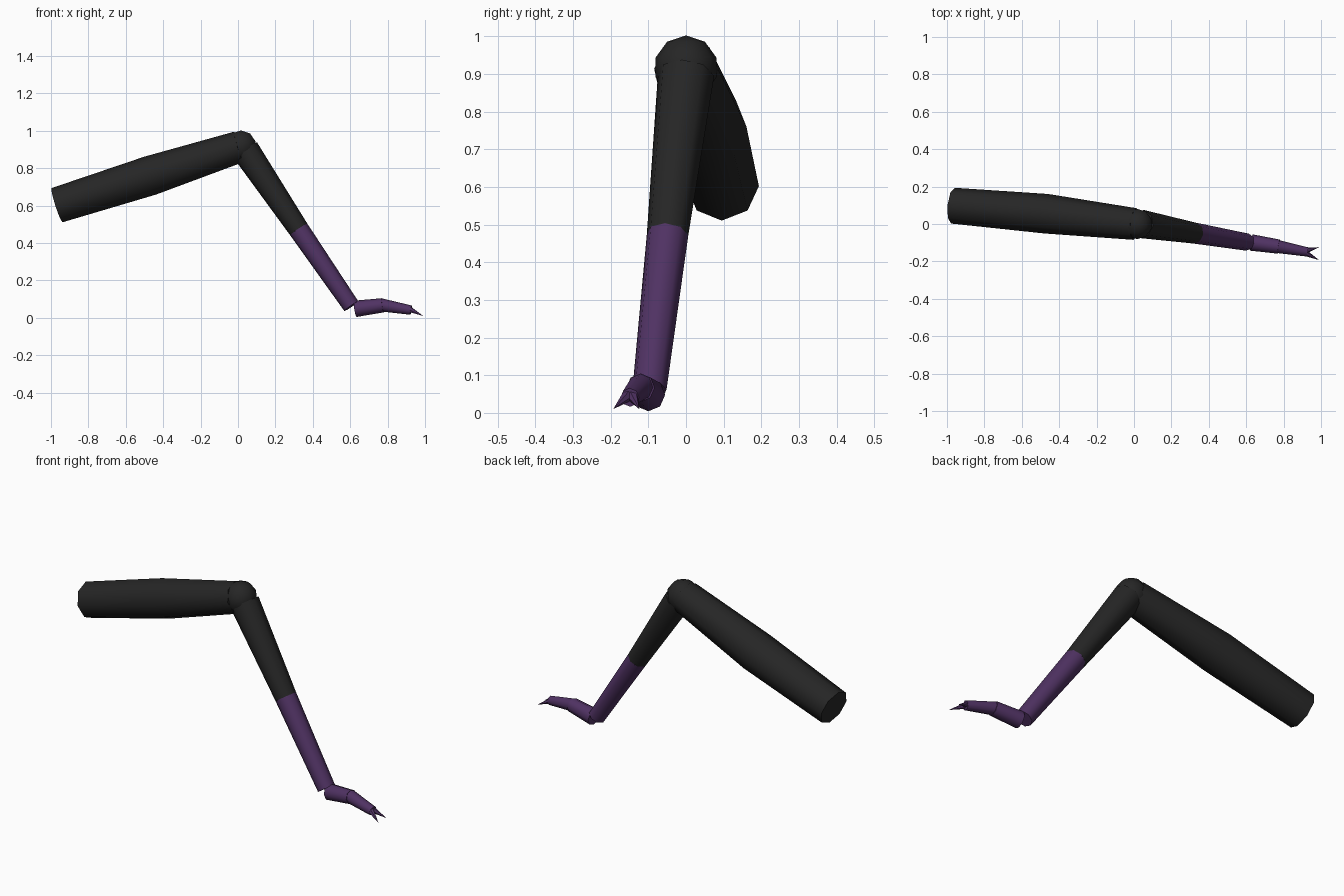
import bpy, bmesh, math
from mathutils import Vector

cube = bpy.data.objects.get("Cube")
if cube:
    bpy.data.objects.remove(cube, do_unlink=True)


def material(name, rgb):
    m = bpy.data.materials.new(name)
    m.diffuse_color = (*rgb, 1)
    m.use_nodes = True
    bsdf = m.node_tree.nodes["Principled BSDF"]
    bsdf.inputs["Base Color"].default_value = (*rgb, 1)
    bsdf.inputs["Roughness"].default_value = 0.8
    return m


BLACK = material("charcoal black", (0.019, 0.019, 0.019))
PURPLE = material("deep purple", (0.08, 0.032, 0.125))


def finish(name, bm, mat, angle=50):
    bmesh.ops.recalc_face_normals(bm, faces=bm.faces)
    me = bpy.data.meshes.new(name)
    bm.to_mesh(me)
    bm.free()
    me.materials.append(mat)
    ob = bpy.data.objects.new(name, me)
    bpy.context.collection.objects.link(ob)
    bpy.ops.object.select_all(action='DESELECT')
    ob.select_set(True)
    bpy.context.view_layer.objects.active = ob
    bpy.ops.object.shade_smooth_by_angle(angle=math.radians(angle))
    return ob


def tube(name, stations, mat, sides=8, caps=(True, True)):
    """Loft rings of (centre, radius); a zero radius makes a point."""
    bm = bmesh.new()
    pts = [Vector(c) for c, r in stations]
    axis = (pts[-1] - pts[0]).normalized()
    side = axis.cross(Vector((0, 0, 1))).normalized()
    up = side.cross(axis)
    rings = []
    for p, (c, r) in zip(pts, stations):
        if r == 0:
            rings.append([bm.verts.new(p)] * sides)
            continue
        ring = []
        for i in range(sides):
            a = math.tau * i / sides
            ring.append(bm.verts.new(p + r * (math.cos(a) * side + math.sin(a) * up)))
        rings.append(ring)
    for a, b in zip(rings, rings[1:]):
        for i in range(sides):
            j = (i + 1) % sides
            quad = [a[i], a[j], b[j], b[i]]
            bm.faces.new(list(dict.fromkeys(quad)))
    for ring, cap, station in ((rings[0], caps[0], stations[0]), (rings[-1], caps[1], stations[-1])):
        if cap and station[1] > 0:
            bm.faces.new(ring)
    return finish(name, bm, mat)


# Upper leg, slightly swollen in the middle
tube("upper_leg", [((-0.968, 0.098, 0.602), 0.096),
                   ((-0.47, 0.055, 0.76), 0.106),
                   ((0.005, 0, 0.914), 0.085)], BLACK)

# Rounded knee
knee = bmesh.new()
bmesh.ops.create_uvsphere(knee, u_segments=10, v_segments=5, radius=0.085)
bmesh.ops.translate(knee, verts=knee.verts, vec=(0.017, 0, 0.917))
finish("knee", knee, BLACK)

# Lower leg, black above and purple below
KNEE, SHIN, ANKLE = (0.04, 0, 0.895), (0.325, -0.049, 0.472), (0.606, -0.097, 0.062)
tube("lower_leg_top", [(KNEE, 0.076), (SHIN, 0.056)], BLACK, caps=(True, False))
tube("lower_leg_bottom", [(SHIN, 0.056), (ANKLE, 0.046)], PURPLE, caps=(False, True))

# Foot in two segments
tube("foot_rear", [((0.628, -0.099, 0.048), 0.044), ((0.775, -0.121, 0.067), 0.038)], PURPLE)
tube("foot_front", [((0.765, -0.12, 0.069), 0.035), ((0.925, -0.149, 0.041), 0.025)], PURPLE)

# Pair of pointed claws
for label, y_base, y_tip in (("left", -0.142, -0.124), ("right", -0.156, -0.193)):
    tube("claw_" + label, [((0.918, y_base, 0.045), 0.016),
                           ((0.99, y_tip, 0.01), 0)], PURPLE, sides=6)
